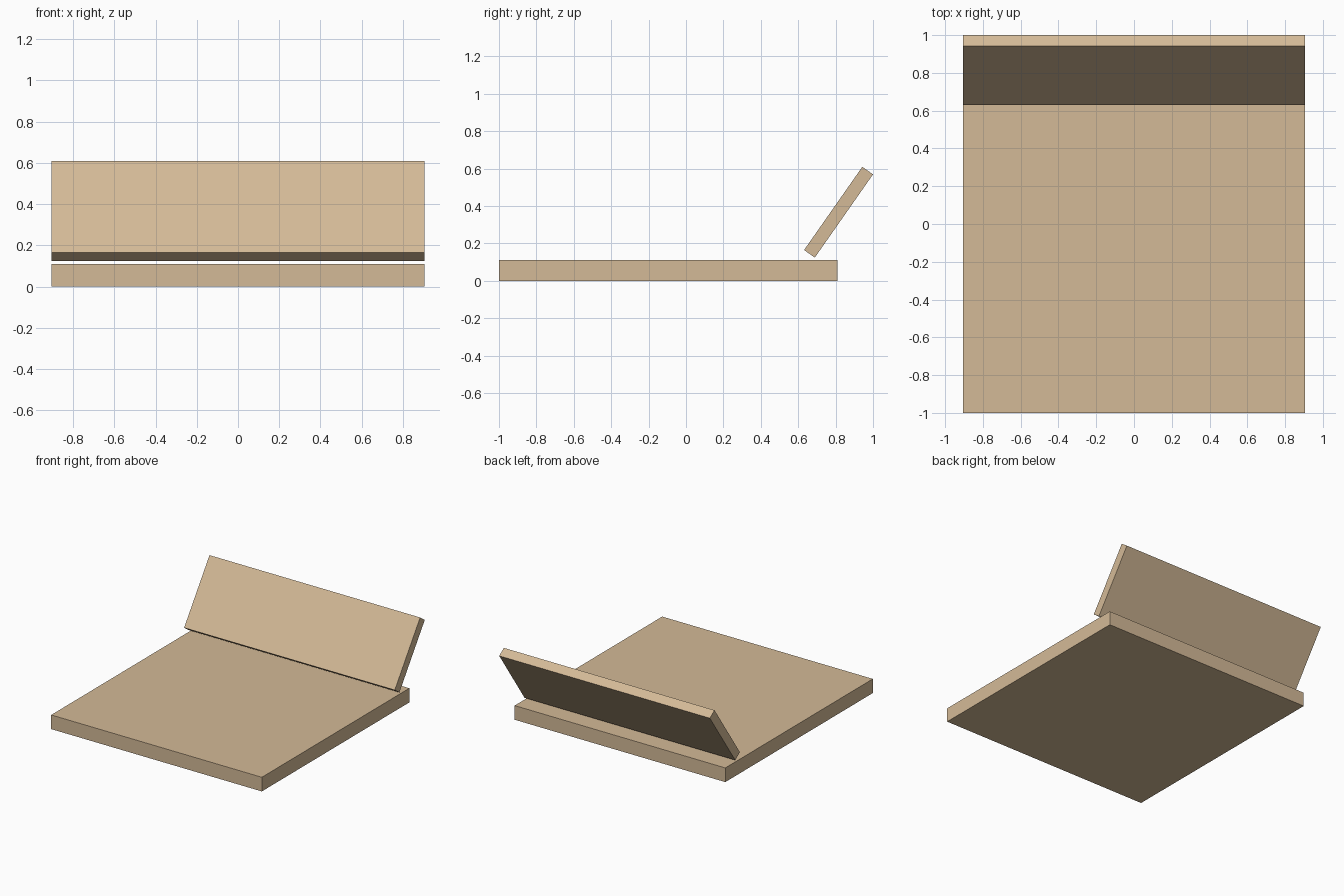
import bpy
from math import radians

cube = bpy.data.objects.get("Cube")
if cube:
    bpy.data.objects.remove(cube, do_unlink=True)

# One plain tan finish for every part
tan = bpy.data.materials.new("light_tan_wood")
tan.use_nodes = True
color = (0.658, 0.491, 0.309, 1.0)
tan.diffuse_color = color
tan.node_tree.nodes["Principled BSDF"].inputs["Base Color"].default_value = color


def slab(name, size, center, tilt=0.0):
    """Add a flat board, tilted about the x axis."""
    bpy.ops.mesh.primitive_cube_add(size=1, location=center)
    board = bpy.context.object
    board.name = name
    board.scale = size
    board.rotation_euler.x = radians(tilt)
    board.data.materials.append(tan)
    return board


WIDTH = 1.81

# Seat board lying on the ground
slab("seat", (WIDTH, 1.81, 0.11), (0, -0.095, 0.055))

# Backrest leaning away, floating just above the seat
slab("backrest", (WIDTH, 0.543, 0.07), (0, 0.8156, 0.3665), tilt=55)
